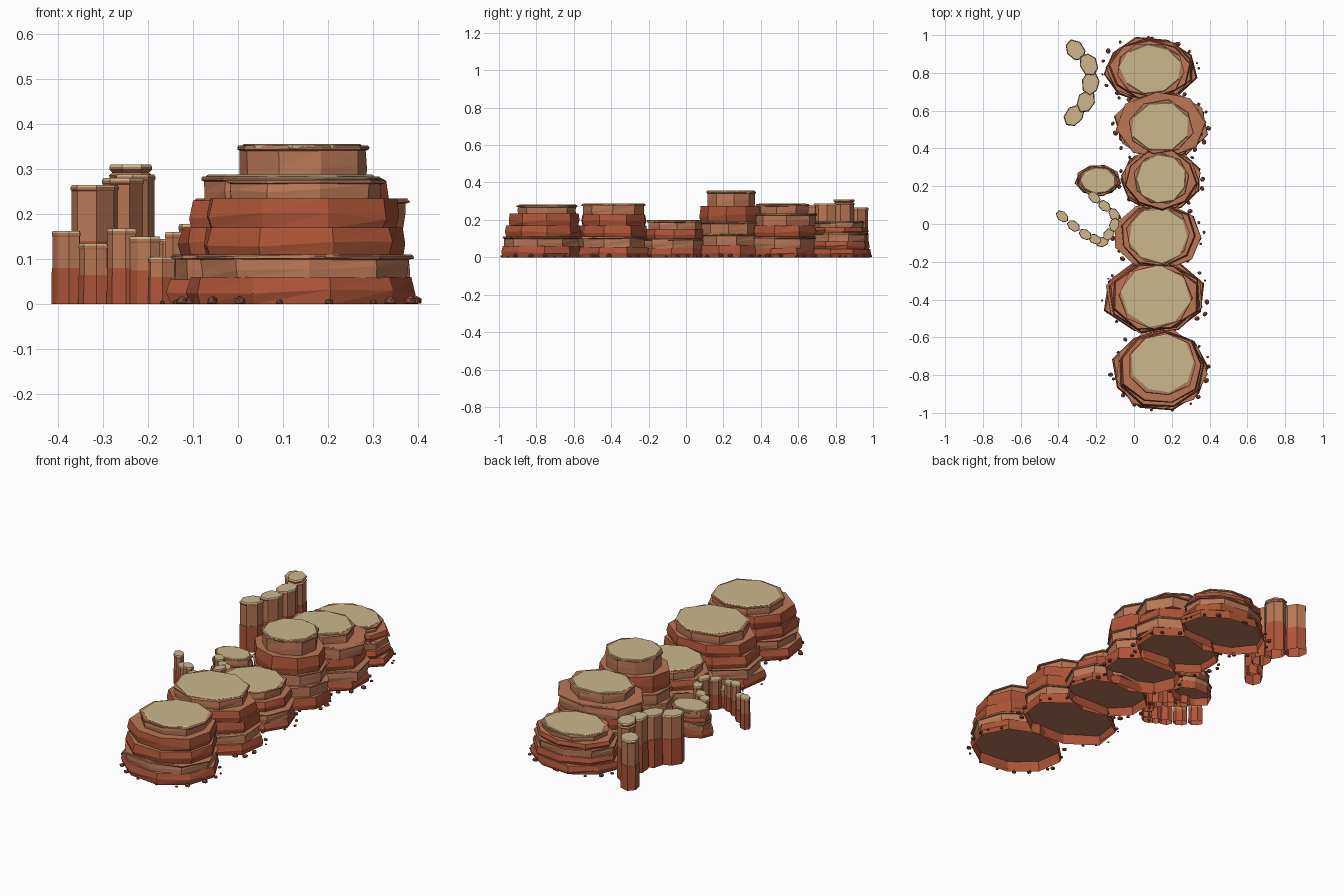
import bpy, bmesh, math, random
from mathutils import Matrix

if "Cube" in bpy.data.objects:
    bpy.data.objects.remove(bpy.data.objects["Cube"])

random.seed(11)
TAU = 2 * math.pi


def material(name, rgb):
    m = bpy.data.materials.new(name)
    m.diffuse_color = (*rgb, 1)
    m.use_nodes = True
    m.node_tree.nodes["Principled BSDF"].inputs["Base Color"].default_value = m.diffuse_color
    return m


MATS = [material("red rock", (0.42, 0.09, 0.04)),
        material("orange rock", (0.49, 0.187, 0.095)),
        material("pale sand", (0.61, 0.47, 0.27)),
        material("rubble brown", (0.29, 0.08, 0.046))]
RED, ORANGE, SAND, RUBBLE = range(4)


def finish(name, bm):
    bm.normal_update()
    me = bpy.data.meshes.new(name)
    bm.to_mesh(me)
    bm.free()
    for m in MATS:
        me.materials.append(m)
    ob = bpy.data.objects.new(name, me)
    bpy.context.collection.objects.link(ob)
    return ob


def ring(bm, cx, cy, rx, ry, z, shape, jitter=0.0, zj=0.0, turn=0.0):
    """Closed loop of vertices following an uneven ellipse."""
    out = []
    for i, s in enumerate(shape):
        a = TAU * i / len(shape) + turn
        s = s + random.uniform(-jitter, jitter)
        out.append(bm.verts.new((cx + rx * s * math.cos(a),
                                 cy + ry * s * math.sin(a),
                                 z + random.uniform(-zj, zj))))
    return out


def bridge(bm, a, b, mat, split=False):
    n = len(a)
    for i in range(n):
        j = (i + 1) % n
        if split:
            quads = [(a[i], a[j], b[j]), (a[i], b[j], b[i])]
        else:
            quads = [(a[i], a[j], b[j], b[i])]
        for q in quads:
            bm.faces.new(q).material_index = mat


def stratum(bm, cx, cy, rx, ry, z0, z1, n, mat, turn):
    """One rock bed: red beds bulge, orange beds carry a thin shelf on top."""
    shape = [random.uniform(0.96, 1.05) for _ in range(n)]
    h = z1 - z0
    if mat == RED:
        spec = [(z0, 0.98, 0), (z0 + 0.4 * h, 1.01, 0.14 * h), (z1, 0.975, 0)]
    else:
        spec = [(z0, 0.96, 0), (z0 + 0.4 * h, 0.97, 0.1 * h), (z1 - 0.011, 0.965, 0.001),
                (z1 - 0.009, 1.01, 0.001), (z1 - 0.003, 1.01, 0.001), (z1, 0.985, 0)]
    rings = [ring(bm, cx, cy, rx * k, ry * k, z, shape, 0.012, zj, turn)
             for z, k, zj in spec]
    for a, b in zip(rings, rings[1:]):
        bridge(bm, a, b, mat, True)
    # level ledges share the orange weathering; the foot is left open
    if z0 > 0:
        bm.faces.new(rings[0][::-1]).material_index = ORANGE
    bm.faces.new(rings[-1]).material_index = ORANGE


def mesa(name, base, cap, beds, n, lip=0.006):
    """base and cap are (cx, cy, rx, ry); beds are (top z, blend to cap, colour)."""
    bm = bmesh.new()
    turn = random.uniform(0, TAU)
    z0 = 0.0
    for z1, t, mat in beds:
        p = [b + (c - b) * t for b, c in zip(base, cap)]
        stratum(bm, *p, z0, z1, n, mat, turn + random.uniform(-0.3, 0.3))
        z0 = z1 - 0.002
    # thin sandy cap
    shape = [random.uniform(0.97, 1.03) for _ in range(n)]
    rings = [ring(bm, *cap[:2], cap[2] * k, cap[3] * k, z, shape, 0, 0, turn)
             for z, k in ((z0 - 0.003, 1.0), (z0 + lip * 0.5, 1.0), (z0 + lip, 0.97))]
    bridge(bm, rings[0], rings[1], SAND)
    bridge(bm, rings[1], rings[2], SAND)
    bm.faces.new(rings[2]).material_index = SAND
    return finish(name, bm)


R, O = RED, ORANGE
MESAS = [
    ((0.14, -0.775, 0.25, 0.215), (0.152, -0.74, 0.168, 0.16),
     [(0.06, 0, R), (0.11, 0.05, O), (0.17, 0.25, R), (0.235, 0.35, R), (0.278, 0.85, O)], 9),
    ((0.113, -0.385, 0.275, 0.2), (0.115, -0.385, 0.185, 0.165),
     [(0.055, 0, R), (0.11, 0.1, O), (0.17, 0.3, R), (0.23, 0.45, R), (0.284, 0.85, O)], 8),
    ((0.125, -0.065, 0.23, 0.175), (0.13, -0.06, 0.16, 0.15),
     [(0.05, 0.1, R), (0.10, 0, O), (0.15, 0.4, R), (0.196, 0.85, O)], 9),
    ((0.14, 0.235, 0.22, 0.17), (0.145, 0.24, 0.137, 0.135),
     [(0.065, 0, R), (0.125, 0.1, O), (0.19, 0.2, O), (0.275, 0.4, R), (0.352, 0.93, O)], 9),
    ((0.145, 0.52, 0.245, 0.185), (0.14, 0.515, 0.16, 0.135),
     [(0.05, 0.05, R), (0.11, 0, O), (0.17, 0.2, R), (0.235, 0.15, O), (0.284, 0.85, O)], 8),
    ((0.085, 0.815, 0.245, 0.175), (0.09, 0.82, 0.165, 0.132),
     [(0.045, 0, R), (0.085, 0.15, R), (0.13, 0.2, O), (0.16, 0.4, R), (0.19, 0.75, O)], 9),
    ((-0.19, 0.23, 0.12, 0.085), (-0.19, 0.23, 0.095, 0.07),
     [(0.045, 0, R), (0.08, 0.2, O), (0.105, 0.3, R), (0.14, 0.7, O)], 9),
]
for i, (base, cap, beds, n) in enumerate(MESAS):
    mesa(f"mesa_{i + 1}", base, cap, beds, n)


def pillar(name, x, y, rx, ry, h, split, angle, collar=False):
    """Faceted column: red foot, orange shaft, bevelled sandy top, open below."""
    bm = bmesh.new()
    shape = [random.uniform(0.95, 1.05) for _ in range(7)]
    spec = [(0, 1.03, R), (split, 1.0, R), (split, 0.96, O)]
    if collar:
        spec += [(h - 0.03, 0.96, O), (h - 0.024, 1.03, O), (h - 0.018, 0.86, O)]
    else:
        spec += [(h - 0.014, 0.96, O)]
    spec += [(h - 0.011, 1.0, O), (h - 0.005, 1.0, O), (h, 0.94, SAND)]
    rings = [ring(bm, 0, 0, rx * k, ry * k, z, shape) for z, k, _ in spec]
    for a, b, s in zip(rings, rings[1:], spec[1:]):
        bridge(bm, a, b, s[2])
    bm.faces.new(rings[-1]).material_index = SAND
    bm.transform(Matrix.Translation((x, y, 0)) @ Matrix.Rotation(angle, 4, 'Z'))
    return finish(name, bm)


def row(name, items, rx, ry):
    """Columns along a path, each stretched along the path direction."""
    for i, (x, y, h, split) in enumerate(items):
        a, b = items[max(i - 1, 0)], items[min(i + 1, len(items) - 1)]
        ang = math.atan2(b[1] - a[1], b[0] - a[0])
        pillar(f"{name}_{i + 1}", x, y, rx, ry, h, split, ang, h > 0.3)


# curved wall of tall columns
row("tall_column", [(-0.31, 0.92, 0.265, 0.13), (-0.24, 0.845, 0.31, 0.17),
                    (-0.23, 0.745, 0.288, 0.15), (-0.255, 0.65, 0.28, 0.15),
                    (-0.317, 0.575, 0.265, 0.14)], 0.062, 0.046)
# winding chain of short columns
row("short_column", [(-0.38, 0.04, 0.163, 0.08), (-0.32, -0.01, 0.135, 0.065),
                     (-0.258, -0.055, 0.168, 0.08), (-0.207, -0.08, 0.15, 0.075),
                     (-0.168, -0.095, 0.105, 0.06), (-0.135, -0.055, 0.16, 0.08),
                     (-0.105, -0.005, 0.178, 0.09), (-0.105, 0.05, 0.16, 0.08),
                     (-0.157, 0.095, 0.145, 0.07), (-0.21, 0.14, 0.15, 0.07)], 0.037, 0.026)

# loose stones around each mesa foot
bm = bmesh.new()
for k, (base, *_rest) in enumerate(MESAS[:6]):
    cx, cy, rx, ry = base
    for i in range(18):
        a = TAU * i / 18 + random.uniform(-0.15, 0.15)
        inner_side = abs(math.sin(a)) > 0.8
        if inner_side and not (k == 0 and math.sin(a) < 0 or k == 5 and math.sin(a) > 0):
            continue
        d = random.uniform(0.98, 1.08)
        r = random.uniform(0.006, 0.015)
        x = max(-0.41, min(0.40, cx + rx * d * math.cos(a)))
        y = max(-0.985, min(0.985, cy + ry * d * math.sin(a)))
        m = (Matrix.Translation((x, y, r * 0.5))
             @ Matrix.Rotation(random.uniform(0, TAU), 4, 'Z')
             @ Matrix.Diagonal((1.1, 0.9, 0.8, 1)))
        bmesh.ops.create_icosphere(bm, subdivisions=1, radius=r, matrix=m)
for f in bm.faces:
    f.material_index = RUBBLE
for v in bm.verts:
    v.co.z = max(v.co.z, 0)
finish("rubble", bm)
